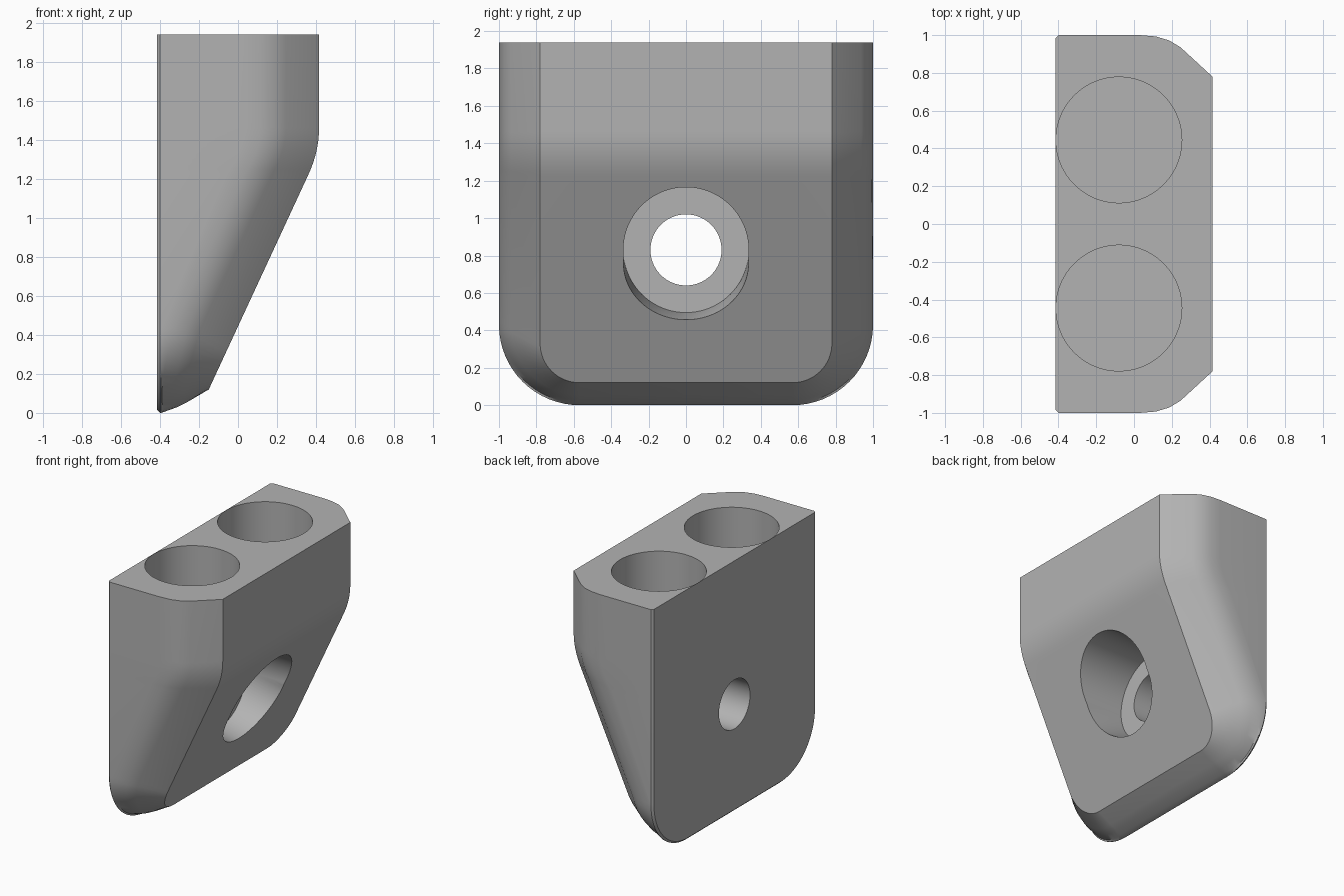
import bpy, bmesh, math

TOP, BACK = 1.94, -0.415
SLOPE, BEND_LOW, BEND_HIGH = 0.4636, 1.22, 1.46
CORNER_Y = 0.57      # centre of the rounded lower corners
HOLE_Z = 0.83        # height of the screw hole

cube = bpy.data.objects.get("Cube")
if cube:
    bpy.data.objects.remove(cube, do_unlink=True)

grey = bpy.data.materials.new("plain grey")
grey.use_nodes = True
grey.diffuse_color = (0.45, 0.45, 0.45, 1)
grey.node_tree.nodes["Principled BSDF"].inputs["Base Color"].default_value = (0.45, 0.45, 0.45, 1)


def front(z):
    """Depth of the front face and its lean at a height."""
    if z <= BEND_LOW:
        return 0.36 + SLOPE * (z - BEND_LOW), SLOPE
    span = BEND_HIGH - BEND_LOW
    h = min(z, BEND_HIGH) - BEND_LOW
    return 0.36 + SLOPE * (h - h * h / (2 * span)), SLOPE * (1 - h / span)


def outline(half, bottom, side_depth, bottom_depth, flat_x=None):
    """U-shaped loop: down one side, round the corner, mirrored up the other."""
    r = half - CORNER_Y
    path = [(half, TOP, 0)]
    path += [(half, BEND_HIGH - (BEND_HIGH - BEND_LOW) * i / 8, 0) for i in range(9)]
    for i in range(17):
        a = math.pi / 2 * i / 16
        path.append((CORNER_Y + r * math.cos(a), bottom + r * (1 - math.sin(a)), i / 16))
    loop = []
    for y, z, t in path:
        x, lean = front(z)
        depth = side_depth + (bottom_depth - side_depth) * t
        x = max(x - depth * math.hypot(1, lean), -0.395)
        loop.append((x if flat_x is None else flat_x, y, z))
    return loop + [(x, -y, z) for x, y, z in reversed(loop)]


def finish(bm, name):
    bmesh.ops.recalc_face_normals(bm, faces=bm.faces)
    mesh = bpy.data.meshes.new(name)
    bm.to_mesh(mesh)
    bm.free()
    mesh.materials.append(grey)
    ob = bpy.data.objects.new(name, mesh)
    bpy.context.collection.objects.link(ob)
    return ob


# Body: loops lofted from the front face to the back plate
layers = [
    outline(0.78, 0.12, 0, 0),
    outline(0.936, 0.055, 0.17, 0.073),
    outline(0.972, 0.03, 0.23, 0.107),
    outline(0.993, 0.012, 0.30, 0.145),
    outline(1.0, 0, 0.385, 0.172),
    outline(1.0, 0, 0, 0, -0.40),
    outline(0.985, 0.015, 0, 0, BACK),
]
bm = bmesh.new()
rings = [[bm.verts.new(p) for p in loop] for loop in layers]
n = len(rings[0])
for a, b in zip(rings, rings[1:]):
    for i in range(n - 1):
        bm.faces.new((a[i], a[i + 1], b[i + 1], b[i]))
face = rings[0]
for i in range(n // 2 - 1):
    bm.faces.new((face[i], face[i + 1], face[n - 2 - i], face[n - 1 - i]))
bm.faces.new(rings[-1])
bm.faces.new([r[0] for r in rings] + [r[-1] for r in reversed(rings)])
body = finish(bm, "bracket_body")


def cylinder(name, axis, radius, start, end, u, v, drop=0):
    """Cutter along x or z; drop makes it sink as it runs forward."""
    bm = bmesh.new()
    ends = []
    for t in (start, end):
        ring = []
        for i in range(96):
            a = 2 * math.pi * i / 96
            p, q = u + radius * math.cos(a), v + radius * math.sin(a)
            ring.append(bm.verts.new((t, p, q - drop * (t - start)) if axis == "x" else (p, q, t)))
        ends.append(ring)
        bm.faces.new(ring)
    for i in range(96):
        j = (i + 1) % 96
        bm.faces.new((ends[0][i], ends[0][j], ends[1][j], ends[1][i]))
    ob = finish(bm, name)
    ob.hide_render = True
    return ob


# Two sockets in the top, a screw hole and its recess with a sinking lower lip
cutters = [
    cylinder("left_socket", "z", 0.333, 1.3, 2.1, -0.08, 0.445),
    cylinder("right_socket", "z", 0.333, 1.3, 2.1, -0.08, -0.445),
    cylinder("screw_recess", "x", 0.335, -0.16, 0.6, 0, HOLE_Z),
    cylinder("recess_lip", "x", 0.334, -0.157, 0.6, 0, HOLE_Z, 0.24),
    cylinder("screw_hole", "x", 0.19, -0.6, 0.6, 0, HOLE_Z),
]
bpy.ops.object.select_all(action="DESELECT")
bpy.context.view_layer.objects.active = body
body.select_set(True)
for cutter in cutters:
    mod = body.modifiers.new(cutter.name, "BOOLEAN")
    mod.operation, mod.solver, mod.object = "DIFFERENCE", "EXACT", cutter
    bpy.ops.object.modifier_apply(modifier=mod.name)
    bpy.data.objects.remove(cutter, do_unlink=True)
bpy.ops.object.shade_smooth_by_angle(angle=math.radians(25))
